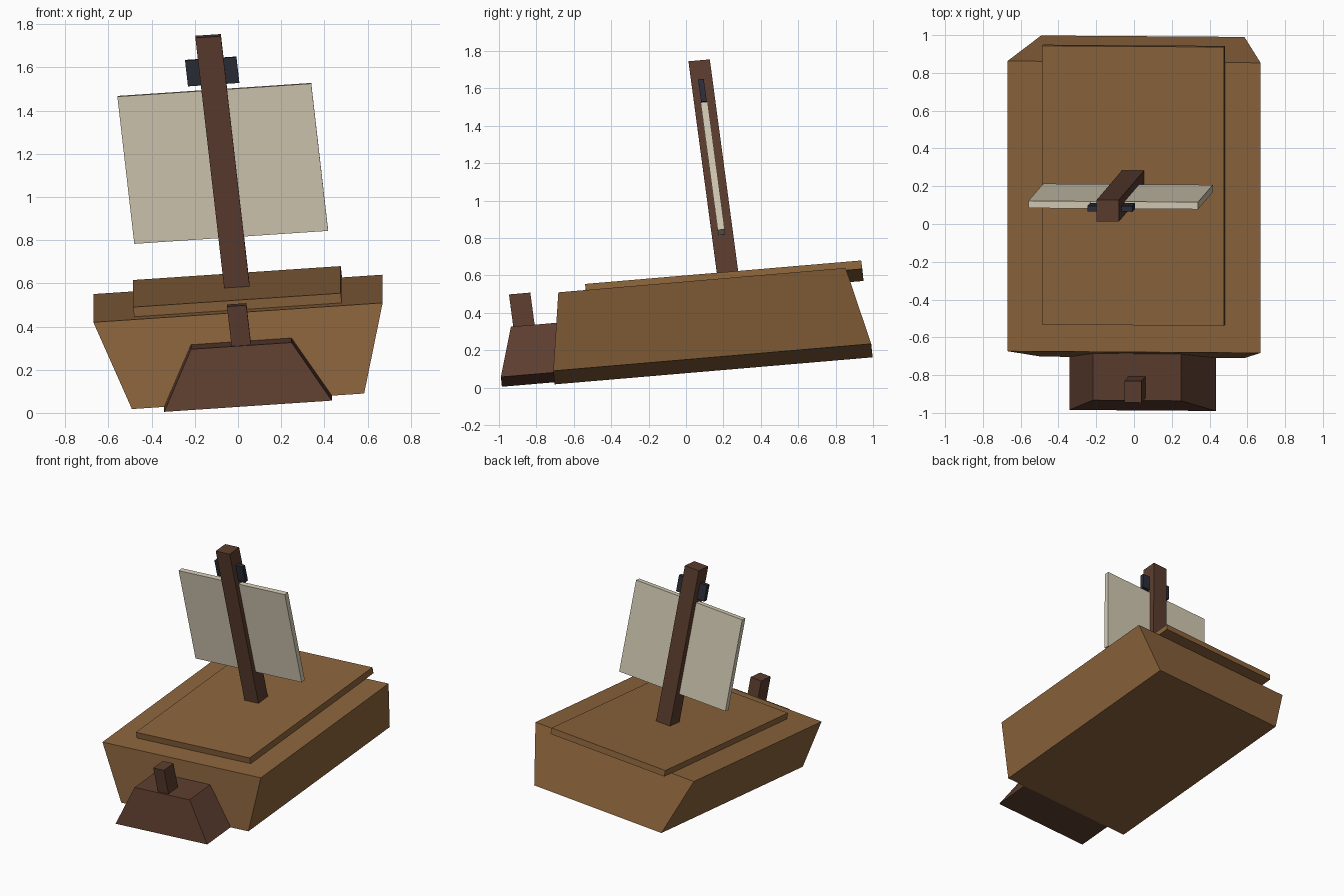
import bpy
import bmesh
from mathutils import Matrix, Vector

cube = bpy.data.objects.get("Cube")
if cube:
    bpy.data.objects.remove(cube, do_unlink=True)


def material(name, hex_code):
    def linear(v):
        return v / 12.92 if v <= 0.04045 else ((v + 0.055) / 1.055) ** 2.4
    rgb = [linear(int(hex_code[i:i + 2], 16) / 255) for i in (0, 2, 4)]
    mat = bpy.data.materials.new(name)
    mat.use_nodes = True
    mat.diffuse_color = (*rgb, 1)
    bsdf = mat.node_tree.nodes["Principled BSDF"]
    bsdf.inputs["Base Color"].default_value = (*rgb, 1)
    return mat


wood = material("warm wood", "8b643c")
dark_wood = material("dark wood", "5c3d2f")
canvas = material("pale canvas", "d6cdb6")
iron = material("dark iron", "2c2e39")

# Tilted, slightly skewed frame of the whole vessel, with its origin mid-deck
x_axis = Vector((1, -0.007, 0.067))
y_axis = Vector((0, 1, 0.085))
z_axis = Vector((-0.115, -0.134, 1))
TILT = Matrix((x_axis, y_axis, z_axis)).transposed().to_4x4()
TILT.translation = (0, 0.09, 0.53)


def block(name, mat, y, bottom, top, half_base, half_top=None):
    """Box or tapered box centred on x = 0, from bottom to top in the tilted frame."""
    half_top = half_top or half_base
    bm = bmesh.new()
    bmesh.ops.create_cube(bm, size=2)
    for v in bm.verts:
        upper = v.co.z > 0
        half = half_top if upper else half_base
        v.co = (v.co.x * half[0], y + v.co.y * half[1], top if upper else bottom)
    bm.transform(TILT)
    mesh = bpy.data.meshes.new(name)
    bm.to_mesh(mesh)
    bm.free()
    mesh.materials.append(mat)
    obj = bpy.data.objects.new(name, mesh)
    bpy.context.collection.objects.link(obj)
    return obj


# Hull and deck
block("hull", wood, 0, -0.404, 0, (0.538, 0.85), (0.67, 0.768))
block("deck_plate", wood, 0.118, 0, 0.045, (0.481, 0.738))

# Bow
block("bow_block", dark_wood, -0.911, -0.403, -0.131, (0.388, 0.22), (0.233, 0.131))
block("bow_post", dark_wood, -0.972, -0.14, 0.053, (0.045, 0.057))

# Rig
block("mast", dark_wood, 0.142, 0.04, 1.204, (0.059, 0.057))
block("sail", canvas, 0.138, 0.273, 0.955, (0.449, 0.019))
block("mast_band", iron, 0.138, 0.98, 1.1, (0.119, 0.015))
